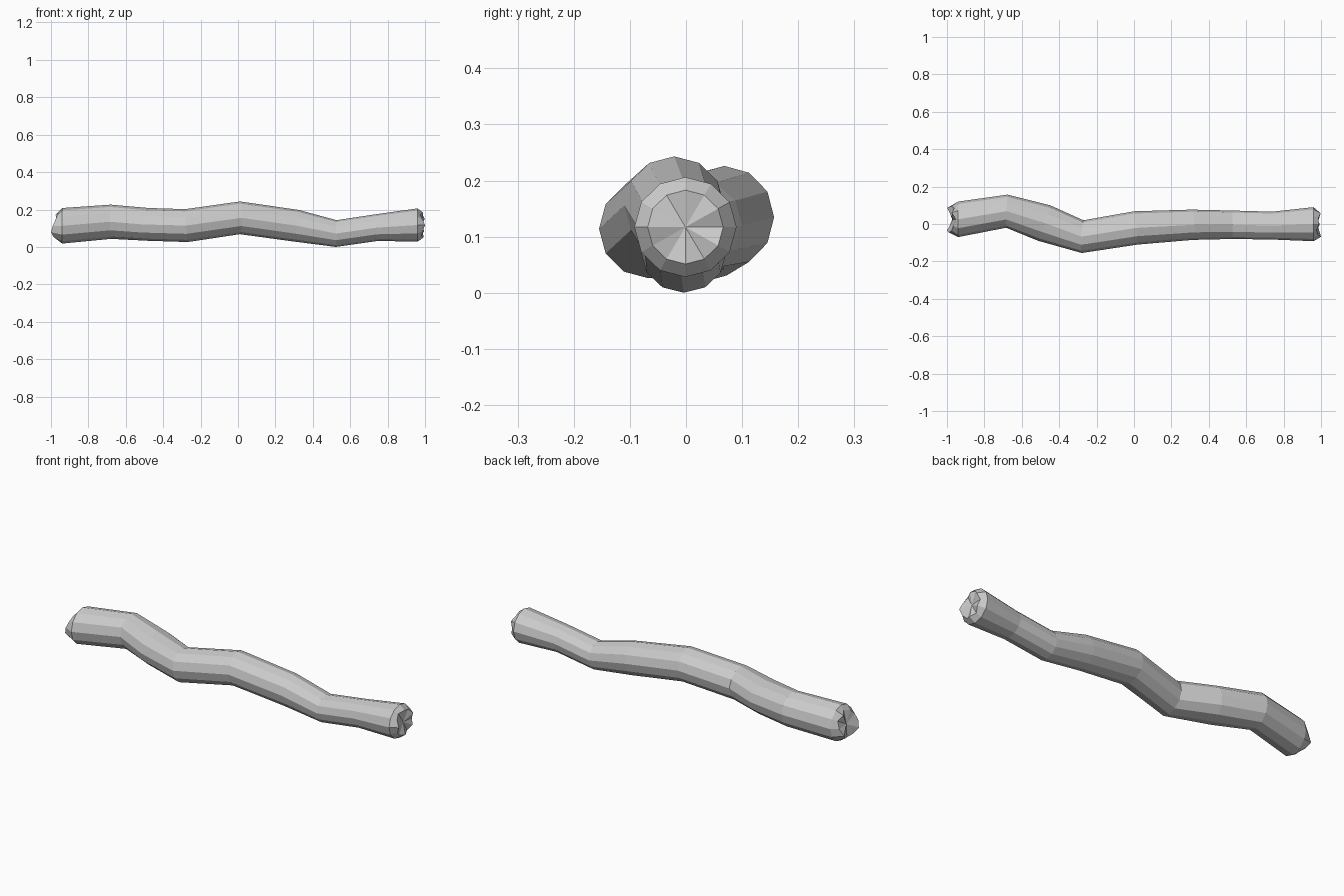
import bpy, bmesh, math

if "Cube" in bpy.data.objects:
    bpy.data.objects.remove(bpy.data.objects["Cube"])

SIDES = 12
# Trunk sections: x, y min, y max, z min, z max
SECTIONS = [
    (-0.94, -0.07, 0.12, 0.02, 0.21),
    (-0.68, -0.02, 0.157, 0.045, 0.228),
    (-0.48, -0.09, 0.10, 0.035, 0.21),
    (-0.275, -0.155, 0.02, 0.028, 0.204),
    (0.01, -0.11, 0.068, 0.07, 0.245),
    (0.31, -0.085, 0.077, 0.031, 0.20),
    (0.525, -0.08, 0.072, 0.002, 0.145),
    (0.74, -0.083, 0.066, 0.034, 0.176),
    (0.96, -0.092, 0.09, 0.03, 0.208),
]
# Ragged broken rims: distance out along x for each side
RIM_LEFT = [-0.975, -0.96, -0.975, -0.952, -0.965, -0.975,
            -0.99, -1.0, -0.985, -0.972, -0.985, -0.998]
RIM_RIGHT = [0.985, 0.998, 0.985, 0.99, 0.975, 0.985,
             1.0, 0.988, 0.98, 0.993, 0.98, 0.995]

bm = bmesh.new()


def centre(s):
    return s[0], (s[1] + s[2]) / 2, (s[3] + s[4]) / 2


def ring(s, slope=(0, 0), xs=None, scale=1):
    x, y, z = centre(s)
    verts = []
    for i in range(SIDES):
        a = 2 * math.pi * i / SIDES
        dy = math.cos(a) * (s[2] - s[1]) / 2 * scale
        dz = math.sin(a) * (s[4] - s[3]) / 2 * scale
        px = xs[i] if xs else x - slope[0] * dy - slope[1] * dz
        verts.append(bm.verts.new((px, y + dy, z + dz)))
    return verts


# Main bent trunk, each section tilted to follow the path
rings = []
for i, s in enumerate(SECTIONS):
    slope = (0, 0)
    if 0 < i < len(SECTIONS) - 1:
        a, b = centre(SECTIONS[i - 1]), centre(SECTIONS[i + 1])
        slope = [(b[k] - a[k]) / (b[0] - a[0]) for k in (1, 2)]
    rings.append(ring(s, slope))

# Broken rims at both ends
rings.insert(0, ring(SECTIONS[0], xs=RIM_LEFT, scale=0.74))
rings.append(ring(SECTIONS[-1], xs=RIM_RIGHT, scale=0.74))

for a, b in zip(rings, rings[1:]):
    for i in range(SIDES):
        j = (i + 1) % SIDES
        bm.faces.new((a[i], a[j], b[j], b[i]))

# End caps fanned to a slightly sunken middle
for r, s, x in ((rings[0], SECTIONS[0], -0.968), (rings[-1], SECTIONS[-1], 0.98)):
    _, y, z = centre(s)
    mid = bm.verts.new((x, y, z))
    for i in range(SIDES):
        bm.faces.new((r[i], r[(i + 1) % SIDES], mid))

bmesh.ops.recalc_face_normals(bm, faces=bm.faces)
for v in bm.verts:
    v.co.z -= 0.002
mesh = bpy.data.meshes.new("log")
bm.to_mesh(mesh)
bm.free()
log = bpy.data.objects.new("log", mesh)
bpy.context.collection.objects.link(log)
